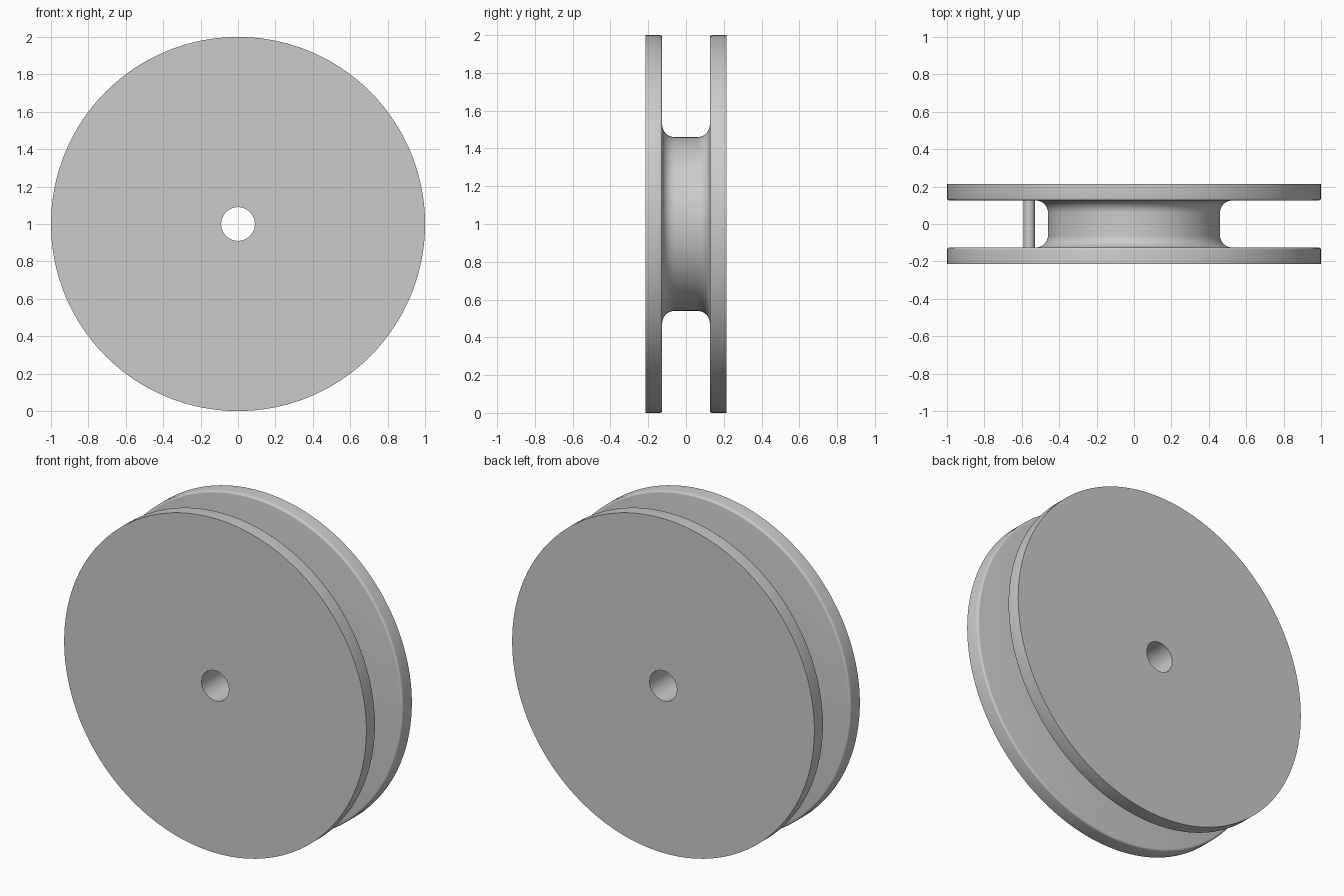
import bpy, bmesh, math
from mathutils import Vector, Matrix

cube = bpy.data.objects.get("Cube")
if cube:
    bpy.data.objects.remove(cube)

RIM, HUB, BORE = 1.0, 0.46, 0.09
OUTER, INNER = 0.215, 0.126      # half widths of the spool and of its groove
FILLET, ROUND = 0.066, 0.012
SEGMENTS = 160
CENTRE = Vector((0, 0, 1))

grey = bpy.data.materials.new("plain grey")
grey.use_nodes = True
grey.diffuse_color = (0.6, 0.6, 0.6, 1)
grey.node_tree.nodes["Principled BSDF"].inputs["Base Color"].default_value = (0.6, 0.6, 0.6, 1)


def make_object(name, bm):
    bmesh.ops.recalc_face_normals(bm, faces=bm.faces)
    mesh = bpy.data.meshes.new(name)
    bm.to_mesh(mesh)
    bm.free()
    mesh.materials.append(grey)
    obj = bpy.data.objects.new(name, mesh)
    bpy.context.collection.objects.link(obj)
    bpy.ops.object.select_all(action="DESELECT")
    obj.select_set(True)
    bpy.context.view_layer.objects.active = obj
    bpy.ops.object.shade_smooth_by_angle(angle=math.radians(35))
    return obj


def arc(y, r, radius, start, end, steps):
    angles = [math.radians(start + (end - start) * i / steps) for i in range(steps + 1)]
    return [(y + radius * math.cos(a), r + radius * math.sin(a)) for a in angles]


# Spool: half section as (y, radius), mirrored and turned about the axle
half = [(OUTER, BORE), (OUTER, RIM)]
half += arc(INNER + ROUND, RIM - ROUND, ROUND, 90, 180, 4)
half += arc(INNER - FILLET, HUB + FILLET, FILLET, 0, -90, 10)
section = half + [(-y, r) for y, r in reversed(half)]

bm = bmesh.new()
verts = [bm.verts.new(CENTRE + Vector((0, y, r))) for y, r in section]
edges = [bm.edges.new((a, b)) for a, b in zip(verts, verts[1:] + verts[:1])]
bmesh.ops.spin(bm, geom=verts + edges, cent=CENTRE, axis=(0, 1, 0),
               angle=math.tau, steps=SEGMENTS, use_merge=True)
bmesh.ops.remove_doubles(bm, verts=bm.verts, dist=0.0001)
make_object("spool_body", bm)

# Pin bridging the two flanges beside the hub
bm = bmesh.new()
placement = Matrix.Translation((-0.56, 0, 1)) @ Matrix.Rotation(math.pi / 2, 4, "X")
bmesh.ops.create_cone(bm, cap_ends=True, segments=32, radius1=0.03, radius2=0.03,
                      depth=2 * INNER + 0.02, matrix=placement)
make_object("string_pin", bm)
